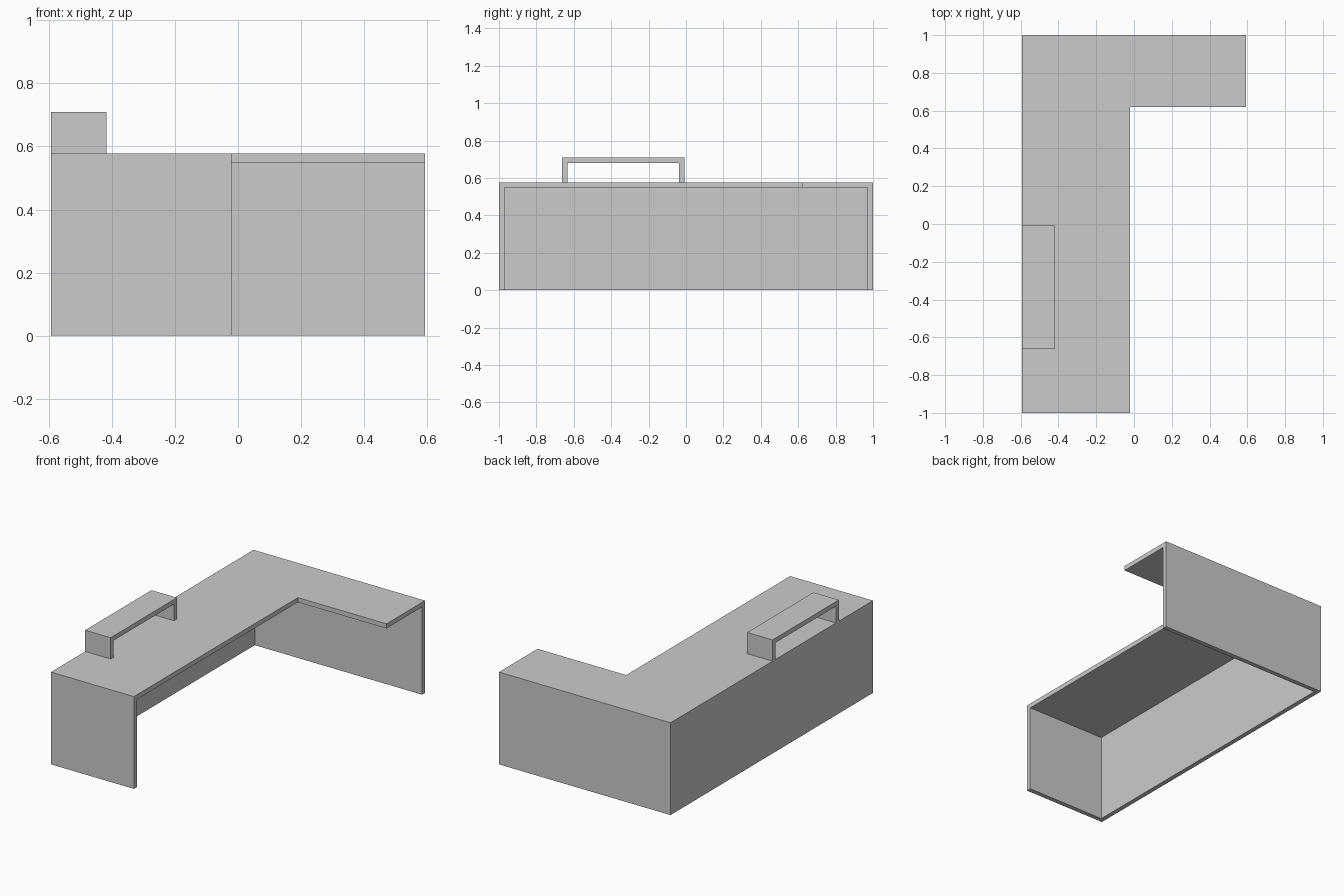
import bpy, bmesh
from mathutils import Vector

if "Cube" in bpy.data.objects:
    bpy.data.objects.remove(bpy.data.objects["Cube"])


def prism(name, profile, to_3d, sweep):
    """Extrude a closed 2D profile along a vector."""
    bm = bmesh.new()
    face = bm.faces.new([bm.verts.new(to_3d(a, b)) for a, b in profile])
    ext = bmesh.ops.extrude_face_region(bm, geom=[face], use_keep_orig=True)
    verts = [v for v in ext["geom"] if isinstance(v, bmesh.types.BMVert)]
    bmesh.ops.translate(bm, verts=verts, vec=Vector(sweep))
    bmesh.ops.recalc_face_normals(bm, faces=bm.faces)
    mesh = bpy.data.meshes.new(name)
    bm.to_mesh(mesh)
    bm.free()
    obj = bpy.data.objects.new(name, mesh)
    bpy.context.collection.objects.link(obj)
    return obj


X0, X1, XM = -0.593, 0.593, -0.02   # outer left, outer right, inner edge of the L
YM, H, T = 0.62, 0.577, 0.029       # return-wing edge, desk height, board thickness

# L-shaped desk body: solid outline, hollowed below into top, end and side panels
outline = [(X0, -1), (XM, -1), (XM, YM), (X1, YM), (X1, 1), (X0, 1)]
desk = prism("desk", outline, lambda x, y: (x, y, 0), (0, 0, H))

hollow = [(X0 + T, T - 1), (1, T - 1), (1, 1 - T), (X0 + T, 1 - T)]
cutter = prism("knee_space_cutter", hollow, lambda x, y: (x, y, -0.5), (0, 0, 0.5 + H - T))
cutter.hide_render = True
cutter.hide_set(True)

cut = desk.modifiers.new("knee_space", 'BOOLEAN')
cut.operation = 'DIFFERENCE'
cut.solver = 'EXACT'
cut.object = cutter

# Raised shelf standing on the desk top: upside-down U section
A, B, Z = -0.663, -0.008, 0.71
U = [(A, H), (A, Z), (B, Z), (B, H), (B - T, H), (B - T, Z - T), (A + T, Z - T), (A + T, H)]
prism("raised_shelf", U, lambda y, z: (X0, y, z), (0.176, 0, 0))

# Bake the cut and drop the helper
bpy.context.view_layer.objects.active = desk
desk.select_set(True)
bpy.ops.object.modifier_apply(modifier=cut.name)
bpy.data.objects.remove(cutter)
